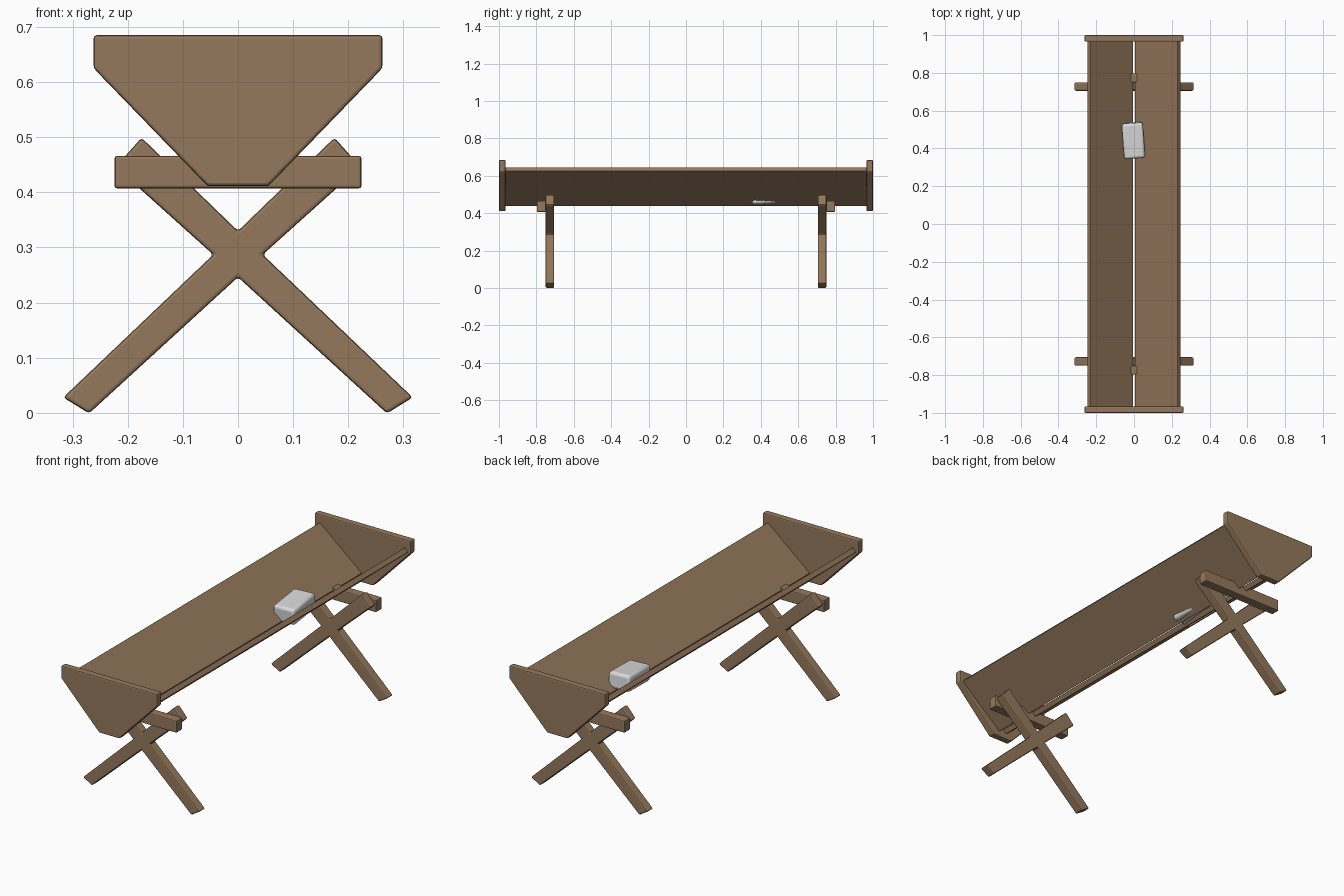
import bpy
import bmesh
from math import radians

cube = bpy.data.objects.get("Cube")
if cube:
    bpy.data.objects.remove(cube, do_unlink=True)


def material(name, colour):
    m = bpy.data.materials.new(name)
    m.use_nodes = True
    m.diffuse_color = colour
    m.node_tree.nodes["Principled BSDF"].inputs["Base Color"].default_value = colour
    return m


wood = material("brown wood", (0.30, 0.19, 0.107, 1))
salt = material("pale grey salt", (0.70, 0.70, 0.70, 1))


def add_object(name, bm, mat, bevel, segments=2):
    bmesh.ops.recalc_face_normals(bm, faces=bm.faces)
    mesh = bpy.data.meshes.new(name)
    bm.to_mesh(mesh)
    bm.free()
    mesh.materials.append(mat)
    ob = bpy.data.objects.new(name, mesh)
    bpy.context.collection.objects.link(ob)
    mod = ob.modifiers.new("Bevel", 'BEVEL')
    mod.width = bevel
    mod.segments = segments
    mod.limit_method = 'ANGLE'
    return ob


def extrude_profile(name, points, y0, y1, bevel):
    """Extrude an (x, z) outline from y0 to y1."""
    bm = bmesh.new()
    face = bm.faces.new([bm.verts.new((x, y0, z)) for x, z in points])
    ext = bmesh.ops.extrude_face_region(bm, geom=[face])
    moved = [v for v in ext["geom"] if isinstance(v, bmesh.types.BMVert)]
    bmesh.ops.translate(bm, verts=moved, vec=(0, y1 - y0, 0))
    return add_object(name, bm, wood, bevel)


def symmetric(half):
    """Complete a right-hand outline with its mirror image."""
    return half + [(-x, z) for x, z in reversed(half) if x > 0]


end_outline = symmetric([(0.262, 0.685), (0.262, 0.625), (0.055, 0.411)])
bar_outline = symmetric([(0.224, 0.466), (0.224, 0.407)])
leg_outline = symmetric([(0, 0.33), (0.175, 0.499), (0.222, 0.446), (0.045, 0.287),
                         (0.317, 0.028), (0.27, -0.001), (0, 0.246)])
plank_outline = [(0.02, 0.438), (0.247, 0.627), (0.231, 0.646), (0.004, 0.457)]

# End boards, crossed legs and crossbars at both ends
for end, s in (("front", -1), ("back", 1)):
    extrude_profile(end + "_end_board", end_outline, s * 0.965, s * 1.0, 0.006)
    extrude_profile(end + "_crossed_legs", leg_outline, s * 0.705, s * 0.75, 0.006)
    extrude_profile(end + "_crossbar", bar_outline, s * 0.75, s * 0.797, 0.005)

# Sloping planks of the trough
for side, s in (("left", 1), ("right", -1)):
    extrude_profile(side + "_plank", [(s * x, z) for x, z in plank_outline],
                    -0.967, 0.967, 0.003)

# Tilted salt block resting in the trough
bm = bmesh.new()
bmesh.ops.create_cube(bm, size=1)
bmesh.ops.scale(bm, verts=bm.verts, vec=(0.112, 0.188, 0.08))
block = add_object("salt_block", bm, salt, 0.014, 3)
block.location = (-0.003, 0.442, 0.493)
block.rotation_euler = (radians(4), 0, radians(4))
bpy.context.view_layer.objects.active = block
block.select_set(True)
bpy.ops.object.shade_smooth_by_angle(angle=radians(35))
